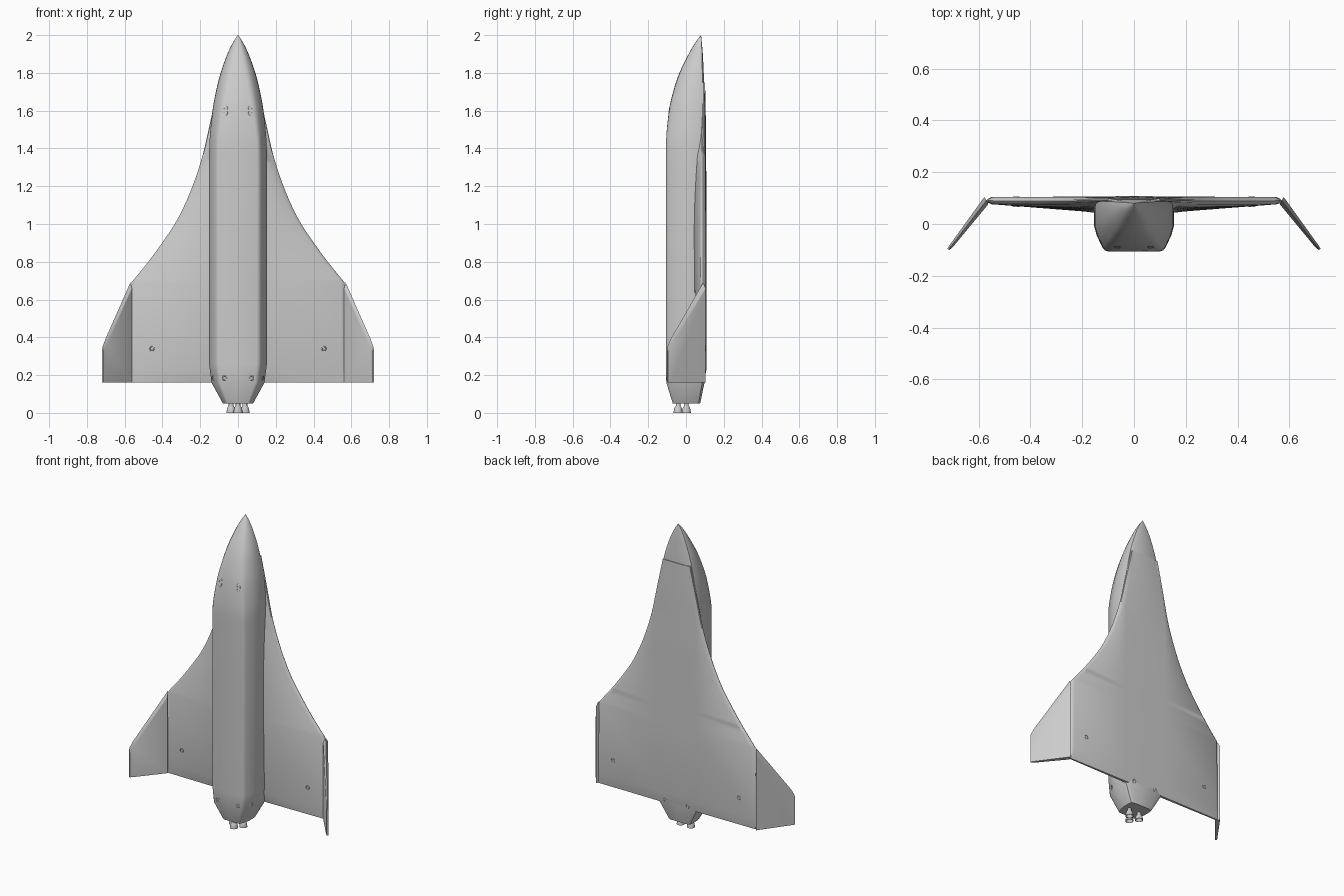
import bpy
import bmesh
from math import sin, cos, pi, radians
from mathutils import Vector

if "Cube" in bpy.data.objects:
    bpy.data.objects.remove(bpy.data.objects["Cube"])


def material(name, value):
    m = bpy.data.materials.new(name)
    m.use_nodes = True
    colour = (value, value, value, 1)
    m.diffuse_color = colour
    m.node_tree.nodes["Principled BSDF"].inputs["Base Color"].default_value = colour
    return m


GREY = material("hull grey", 0.6)


def finish(name, bm, angle=30):
    """Turn a bmesh into a named object, smooth except at sharp edges."""
    bmesh.ops.recalc_face_normals(bm, faces=bm.faces)
    mesh = bpy.data.meshes.new(name)
    bm.to_mesh(mesh)
    bm.free()
    mesh.materials.append(GREY)
    ob = bpy.data.objects.new(name, mesh)
    bpy.context.collection.objects.link(ob)
    bpy.ops.object.select_all(action='DESELECT')
    ob.select_set(True)
    bpy.context.view_layer.objects.active = ob
    bpy.ops.object.shade_smooth_by_angle(angle=radians(angle))
    return ob


def loft(name, rings, angle=30):
    """Skin closed rings of equal length and cap both ends."""
    bm = bmesh.new()
    loops = [[bm.verts.new(p) for p in ring] for ring in rings]
    n = len(loops[0])
    for a, b in zip(loops, loops[1:]):
        for i in range(n):
            j = (i + 1) % n
            bm.faces.new((a[i], a[j], b[j], b[i]))
    bm.faces.new(loops[0])
    bm.faces.new(loops[-1])
    return finish(name, bm, angle)


def refine(stations, steps=4):
    """Smooth curve through station tuples."""
    out = []
    for i in range(len(stations) - 1):
        p0, p1, p2, p3 = (Vector(stations[min(max(k, 0), len(stations) - 1)])
                          for k in range(i - 1, i + 3))
        for s in range(steps):
            t = s / steps
            out.append(p1 + (p2 - p0) * t / 2
                       + (2 * p0 - 5 * p1 + 4 * p2 - p3) * t * t / 2
                       + (3 * p1 - p0 - 3 * p2 + p3) * t ** 3 / 2)
    out.append(Vector(stations[-1]))
    return out


def mirrored(half):
    """Close a half section that starts and ends on the centre line."""
    return half + [(-x, y, z) for x, y, z in reversed(half[1:-1])]


# Fuselage: section from belly to back, as fractions of half width and depth
SECTION = [(0, 1), (0.75, 1), (0.96, 0.94), (1, 0.82), (1, 0.48),
           (0.94, 0.31), (0.79, 0.07), (0.73, 0.02), (0.65, 0), (0, 0)]


def hull_ring(z, w, back, belly):
    blend = max(0, min(1, (z - 1.45) / 0.5)) * 0.75
    half = []
    for i, (fx, fy) in enumerate(SECTION):
        if i > 3:
            a = (i - 3) / 6 * pi / 2
            fx += (cos(a) - fx) * blend
            fy += (0.82 * (1 - sin(a)) - fy) * blend
        half.append((fx * w, back + (belly - back) * fy, z))
    return mirrored(half)


# z, half width, back y, belly y
tail = [(0.05, 0.08, -0.07, 0.075), (0.16, 0.14, -0.104, 0.098),
        (0.26, 0.153, -0.106, 0.1)]
nose = refine([(1.3, 0.154, -0.106, 0.1), (1.45, 0.15, -0.105, 0.1),
               (1.6, 0.135, -0.09, 0.099), (1.7, 0.117, -0.068, 0.097),
               (1.8, 0.092, -0.035, 0.094), (1.9, 0.056, 0.014, 0.089),
               (1.96, 0.027, 0.049, 0.084), (2.0, 0.001, 0.079, 0.08)])
loft("fuselage", [hull_ring(*s) for s in tail + nose], 32)


# Delta wing: z, half span, root top y, edge top y, underside y
def wing_ring(z, w, root, edge, under):
    inner = min(0.15, w * 0.8)
    lip = min(0.02, w * 0.1)
    mid = (edge + under) / 2
    return mirrored([(0, under + 0.004, z), (inner, under + 0.002, z),
                     (w - lip, under, z), (w - lip * 0.2, mid + 0.006, z),
                     (w, mid, z), (w - lip * 0.2, mid - 0.006, z),
                     (w - lip, edge, z), (inner, root, z), (0, root, z)])


wing_back = [(0.16, 0.57, 0.078, 0.082, 0.092), (0.23, 0.57, 0.055, 0.076, 0.104)]
wing_front = refine([(0.69, 0.565, 0.045, 0.076, 0.104), (0.8, 0.475, 0.044, 0.074, 0.104),
                     (0.9, 0.402, 0.043, 0.074, 0.104), (1.0, 0.335, 0.043, 0.074, 0.104),
                     (1.1, 0.283, 0.045, 0.074, 0.104), (1.2, 0.241, 0.049, 0.075, 0.104),
                     (1.3, 0.206, 0.054, 0.077, 0.103), (1.4, 0.178, 0.06, 0.079, 0.102),
                     (1.55, 0.145, 0.076, 0.084, 0.101), (1.75, 0.1, 0.088, 0.09, 0.097)])
loft("delta_wing", [wing_ring(*s) for s in wing_back + wing_front], 35)


# Drooped wing tips: x, inner y, outer y, leading z
def tip_ring(side, x_in, x_out, y_in, y_out, lead):
    x_mid, y_mid = (x_in + x_out) / 2, (y_in + y_out) / 2
    return [(side * x, y, z) for x, y, z in (
        (x_in, y_in, 0.16), (x_in, y_in, lead - 0.03), (x_mid, y_mid, lead),
        (x_out, y_out, lead - 0.03), (x_out, y_out, 0.16))]


for side, label in ((1, "left"), (-1, "right")):
    loft(label + "_wing_tip", [
        tip_ring(side, 0.562, 0.578, 0.077, 0.104, 0.69),
        tip_ring(side, 0.695, 0.71, -0.084, -0.079, 0.39),
        tip_ring(side, 0.712, 0.721, -0.1, -0.096, 0.35)], 25)

# Engine bells, open at the bottom
BELL = [(0.012, 0.055), (0.012, 0.042), (0.018, 0.034), (0.022, 0.022),
        (0.024, 0.005), (0.021, 0.005), (0.017, 0.025), (0.006, 0.036)]
for name, cx, cy in (("left_engine", 0.037, 0.002), ("right_engine", -0.037, 0.002),
                     ("upper_engine", 0, -0.042)):
    bell = loft(name, [[(cx + r * cos(k * pi / 10), cy + r * sin(k * pi / 10), z)
                        for k in range(20)] for r, z in BELL], 40)
    bell.location.z = -0.005


# Thruster ports: thin oval rims lying on the skin
def port(name, place, normal, stretch=1.0):
    turn = Vector(normal).to_track_quat('Z', 'Y')
    rings = []
    for k in range(16):
        a = k * pi / 8
        ring = []
        for m in range(6):
            b = m * pi / 3
            r = 0.011 + 0.0025 * cos(b)
            p = Vector((r * cos(a), r * sin(a) * stretch, 0.0025 * sin(b)))
            ring.append(turn @ p + Vector(place))
        rings.append(ring)
    bm = bmesh.new()
    loops = [[bm.verts.new(p) for p in ring] for ring in rings]
    for k in range(16):
        a, b = loops[k], loops[(k + 1) % 16]
        for m in range(6):
            n = (m + 1) % 6
            bm.faces.new((a[m], a[n], b[n], b[m]))
    finish(name, bm, 60)


for s, label in ((1, "left"), (-1, "right")):
    port(label + "_nose_port", (s * 0.065, -0.088, 1.6), (s * 0.1, -1, 0.15), 2)
    port(label + "_side_port", (s * 0.136, -0.045, 1.41), (s, -0.55, 0))
    port(label + "_chin_port", (s * 0.08, 0.097, 1.68), (0, 1, 0))
    port(label + "_wing_top_port", (s * 0.455, 0.068, 0.34), (0, -1, 0))
    port(label + "_wing_under_port", (s * 0.455, 0.104, 0.34), (0, 1, 0))
    port(label + "_tail_top_port", (s * 0.072, -0.104, 0.185), (0, -1, 0))
    port(label + "_tail_side_port", (s * 0.13, -0.05, 0.185), (s, -0.55, -0.1))
    port(label + "_tail_belly_port", (s * 0.08, 0.098, 0.18), (0, 1, -0.1))
